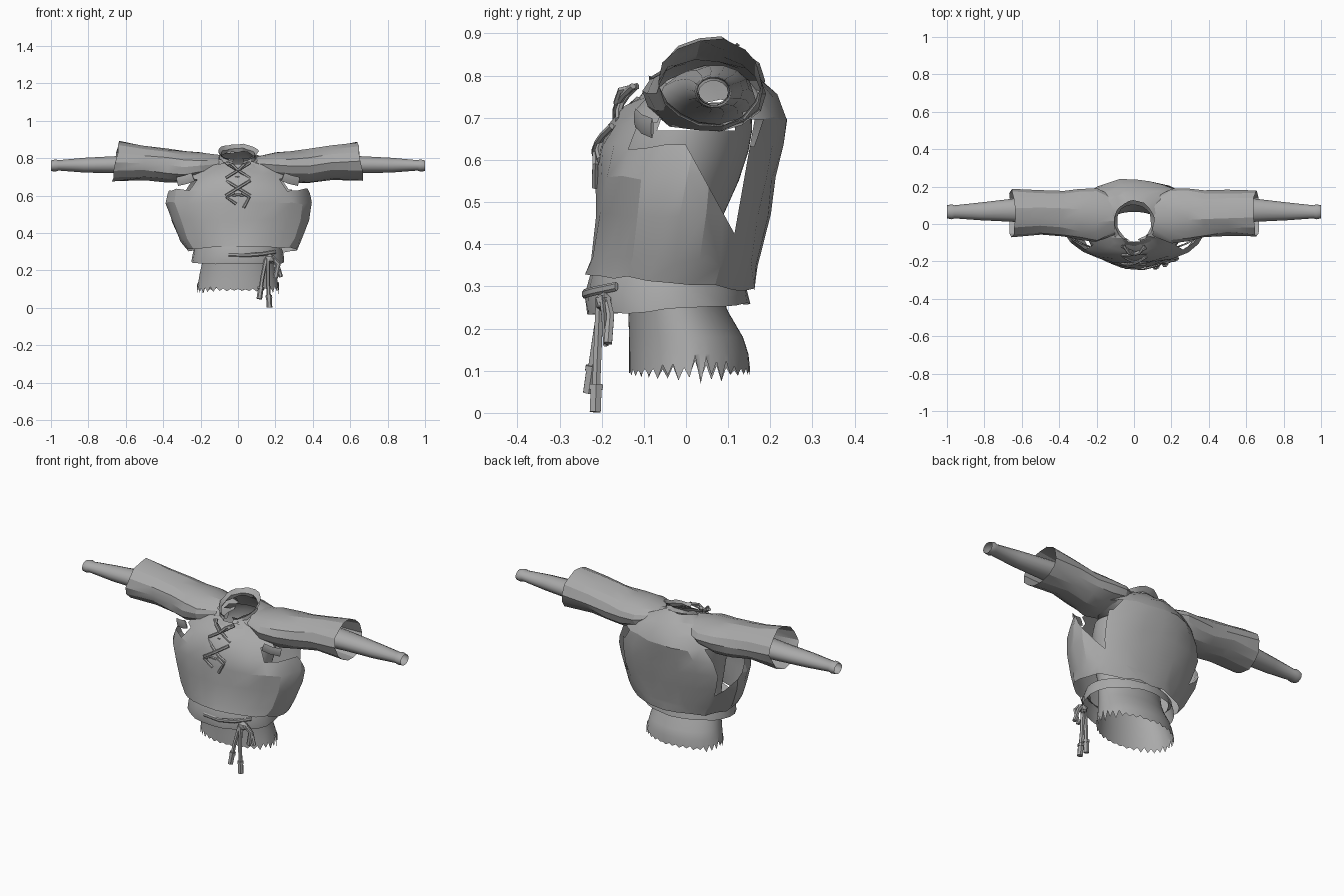
import bpy, bmesh, random
from math import sin, cos, pi, radians
from mathutils import Vector

random.seed(4)
cube = bpy.data.objects.get("Cube")
if cube:
    bpy.data.objects.remove(cube, do_unlink=True)

cloth = bpy.data.materials.new("grey cloth")
cloth.use_nodes = True
cloth.diffuse_color = (0.4, 0.4, 0.4, 1)
cloth.node_tree.nodes["Principled BSDF"].inputs["Base Color"].default_value = (0.4, 0.4, 0.4, 1)


def finish(bm, name, angle=30):
    bmesh.ops.recalc_face_normals(bm, faces=bm.faces)
    mesh = bpy.data.meshes.new(name)
    bm.to_mesh(mesh)
    bm.free()
    mesh.materials.append(cloth)
    obj = bpy.data.objects.new(name, mesh)
    bpy.context.collection.objects.link(obj)
    bpy.ops.object.select_all(action='DESELECT')
    obj.select_set(True)
    bpy.context.view_layer.objects.active = obj
    bpy.ops.object.shade_smooth_by_angle(angle=radians(angle))


def cut_faces(bm, rule):
    gone = [f for f in bm.faces if rule(f.calc_center_median())]
    bmesh.ops.delete(bm, geom=gone, context='FACES')


def loft(rings, jitter=0.0):
    """Open tube through rings of points."""
    bm = bmesh.new()
    rows = []
    for ring in rings:
        rows.append([bm.verts.new(Vector(p) + Vector([random.uniform(-jitter, jitter) for _ in range(3)]))
                     for p in ring])
    n = len(rows[0])
    for a, b in zip(rows, rows[1:]):
        for i in range(n):
            j = (i + 1) % n
            bm.faces.new((a[i], a[j], b[j], b[i]))
    return bm


def level(z, rx, y0, y1, tilt=0.0, cx=0.0, n=24):
    """Horizontal ring; tilt raises the back and lowers the front."""
    out = []
    for i in range(n):
        a = 2 * pi * i / n
        out.append((cx + rx * cos(a), (y0 + y1) / 2 + (y1 - y0) / 2 * sin(a), z + tilt * sin(a)))
    return out


def upright(side, x, y0, y1, z0, z1, n=14, lean=0.0):
    """Ring across an arm; lean pushes the lower edge outward."""
    out = []
    for i in range(n):
        a = 2 * pi * i / n
        out.append((side * (x - lean * sin(a)), (y0 + y1) / 2 + (y1 - y0) / 2 * cos(a),
                    (z0 + z1) / 2 + (z1 - z0) / 2 * sin(a)))
    return out


def cord(name, points, radius, flat=1.0):
    """Cord or strap along a path, with a round or flattened section."""
    pts = [Vector(p) for p in points]
    rings = []
    for i, p in enumerate(pts):
        d = (pts[min(i + 1, len(pts) - 1)] - pts[max(i - 1, 0)]).normalized()
        u = d.cross(Vector((0, 1, 0))).normalized()
        v = d.cross(u)
        rings.append([p + u * radius * cos(k * pi / 3) + v * radius * flat * sin(k * pi / 3) for k in range(6)])
    bm = loft(rings)
    bmesh.ops.holes_fill(bm, edges=[e for e in bm.edges if e.is_boundary])
    finish(bm, name, 40)


# Blouse body with open armholes, slanted side slits and a throat opening
body = loft([level(0.31, 0.30, -0.235, 0.165, -0.02, 0.02),
             level(0.36, 0.325, -0.225, 0.175, -0.01, 0.015),
             level(0.47, 0.37, -0.215, 0.195, 0, 0.01),
             level(0.56, 0.395, -0.21, 0.215, 0, 0.005),
             level(0.63, 0.375, -0.2, 0.23),
             level(0.69, 0.315, -0.178, 0.242, 0.008),
             level(0.738, 0.27, -0.148, 0.215, 0.016),
             level(0.778, 0.19, -0.115, 0.17, 0.026),
             level(0.803, 0.1, -0.09, 0.115, 0.035)], 0.007)
low = Vector((0, 0.115, 0.425))
edge_front = Vector((0, 0.21, 0.115)).normalized()
edge_back = Vector((0, -0.17, 0.03)).normalized()
for normal in (edge_front, edge_back):
    bmesh.ops.bisect_plane(bm := body, geom=bm.verts[:] + bm.edges[:] + bm.faces[:],
                           plane_co=low, plane_no=normal)


def body_gap(c):
    slit = abs(c.x) > 0.2 and c.z < 0.64 and (c - low).dot(edge_front) > 0 and (c - low).dot(edge_back) > 0
    armhole = abs(c.x) > 0.25 and c.z > 0.635 and c.y > -0.12
    throat = abs(c.x) < 0.03 and c.y < -0.07 and c.z > 0.75
    return slit or armhole or throat


cut_faces(body, body_gap)
finish(body, "blouse_body", 22)

# Collar, low at the notched throat and standing up at the nape
collar = loft([level(0.80, 0.098, -0.092, 0.112, 0.034),
               level(0.818, 0.092, -0.085, 0.105, 0.036),
               level(0.836, 0.108, -0.095, 0.125, 0.04)], 0.004)
cut_faces(collar, lambda c: c.y < -0.07 and abs(c.x) < 0.03)
finish(collar, "collar", 25)

# Wide blouse sleeves over the narrow undershirt sleeves
for side, word in ((1, "left"), (-1, "right")):
    sleeve = [upright(side, 0.10, -0.06, 0.14, 0.73, 0.812),
              upright(side, 0.20, -0.1, 0.19, 0.69, 0.828),
              upright(side, 0.29, -0.09, 0.19, 0.665, 0.84),
              upright(side, 0.38, -0.07, 0.18, 0.67, 0.85),
              upright(side, 0.50, -0.06, 0.18, 0.685, 0.868),
              upright(side, 0.655, -0.066, 0.182, 0.675, 0.89, lean=0.016)]
    finish(loft(sleeve, 0.006), word + "_sleeve", 22)
    forearm = [upright(side, 0.20, -0.065, 0.165, 0.67, 0.815),
               upright(side, 0.28, -0.035, 0.16, 0.695, 0.825),
               upright(side, 0.45, -0.005, 0.15, 0.71, 0.825),
               upright(side, 0.65, 0.012, 0.135, 0.718, 0.812),
               upright(side, 0.82, 0.02, 0.115, 0.722, 0.803),
               upright(side, 0.96, 0.03, 0.1, 0.733, 0.79),
               upright(side, 0.975, 0.025, 0.105, 0.728, 0.795),
               upright(side, 1.0, 0.03, 0.1, 0.73, 0.788)]
    finish(loft(forearm), word + "_undershirt_sleeve", 40)
    # Loose torn flap under the arm
    cord(word + "_underarm_flap", [(side * 0.24, -0.12, 0.70), (side * 0.28, -0.105, 0.685),
                                   (side * 0.325, -0.08, 0.675)], 0.024, 0.15)

# Sash around the waist
sash = [level(0.30, 0.215, -0.2, 0.125, 0.005),
        level(0.318, 0.235, -0.225, 0.14, -0.01),
        level(0.285, 0.245, -0.24, 0.145, 0.005),
        level(0.245, 0.25, -0.235, 0.15, 0.014)]
finish(loft(sash, 0.003), "sash", 25)
cord("sash_fold", [(-0.05, -0.235, 0.285), (0.05, -0.242, 0.282), (0.13, -0.222, 0.288),
                   (0.2, -0.165, 0.3)], 0.011, 0.5)

# Undershirt with a torn hem: long teeth at the sides, short ones elsewhere
count = 68
hem = []
for i, (x, y, z) in enumerate(level(0.095, 0.22, -0.135, 0.152, n=count)):
    depth = 0.01 + 0.04 * abs(cos(2 * pi * i / count)) ** 3
    hem.append((x, y, z + depth * (random.uniform(0.2, 1) if i % 2 else -random.uniform(0.1, 0.6))))
shirt = [(0.14, 0.212, -0.135, 0.148), (0.18, 0.205, -0.135, 0.135), (0.24, 0.192, -0.137, 0.1),
         (0.30, 0.185, -0.14, 0.075), (0.38, 0.18, -0.15, 0.065), (0.45, 0.19, -0.165, 0.08),
         (0.55, 0.21, -0.18, 0.125), (0.62, 0.222, -0.175, 0.148), (0.67, 0.222, -0.155, 0.157),
         (0.73, 0.2, -0.125, 0.155), (0.77, 0.15, -0.095, 0.135)]
undershirt = loft([hem] + [level(*ring, n=count) for ring in shirt])
cut_faces(undershirt, lambda c: abs(c.x) > 0.14 and c.z > 0.68 and -0.06 < c.y < 0.14)
finish(undershirt, "undershirt", 40)

# Sash knot, hanging cords and their end beads
bm = bmesh.new()
bmesh.ops.create_icosphere(bm, subdivisions=1, radius=0.032)
for v in bm.verts:
    v.co = Vector((v.co.x, v.co.y * 0.7, v.co.z * 0.8)) + Vector((0.17, -0.195, 0.262))
finish(bm, "sash_knot")
hanging = (((0.16, -0.205, 0.26), (0.16, -0.21, 0.14), (0.168, -0.215, 0.01)),
           ((0.15, -0.2, 0.26), (0.13, -0.215, 0.16), (0.115, -0.23, 0.055)),
           ((0.18, -0.19, 0.27), (0.21, -0.18, 0.23), (0.23, -0.185, 0.165)))
for k, path in enumerate(hanging):
    cord("hanging_cord_%d" % k, path, 0.011)
    if k < 2:
        end = Vector(path[-1])
        up = (Vector(path[1]) - end).normalized()
        cord("cord_bead_%d" % k, [end + up * t for t in (0.045, 0.058)], 0.018)
        cord("cord_tassel_%d" % k, [end + up * 0.045, end - up * 0.008], 0.015)
cord("bow_loop", [(0.18, -0.2, 0.27), (0.215, -0.195, 0.235), (0.2, -0.19, 0.16)], 0.014, 0.5)


# Crossed lacing down the chest, following the slope of the front
def front(z):
    return -0.208 + max(0, z - 0.61) * 0.52


for k, z in enumerate((0.735, 0.64)):
    for s in (-1, 1):
        path = [(s * t * 0.065, front(z + t * 0.04) - 0.014 * (1 - t * t) - 0.004 * s, z + t * 0.04)
                for t in (-1, -0.5, 0, 0.5, 1)]
        cord("lace_%d_%s" % (k, "a" if s > 0 else "b"), path, 0.008)
    cord("lace_bar_%d" % k, [(-0.06, front(z) - 0.002, z - 0.045), (0, front(z) - 0.02, z - 0.035),
                             (0.06, front(z) - 0.002, z - 0.045)], 0.007)
for s in (-1, 1):
    word = "left" if s > 0 else "right"
    cord("lace_end_" + word, [(s * 0.02, -0.215, 0.615), (s * 0.06, -0.215, 0.59),
                              (s * 0.02 + 0.01, -0.216, 0.535 + 0.02 * (s < 0))], 0.008)
    cord("lace_loop_" + word, [(s * 0.055, -0.115, 0.775), (s * 0.03, -0.155, 0.765),
                               (0, -0.165, 0.735)], 0.008)
